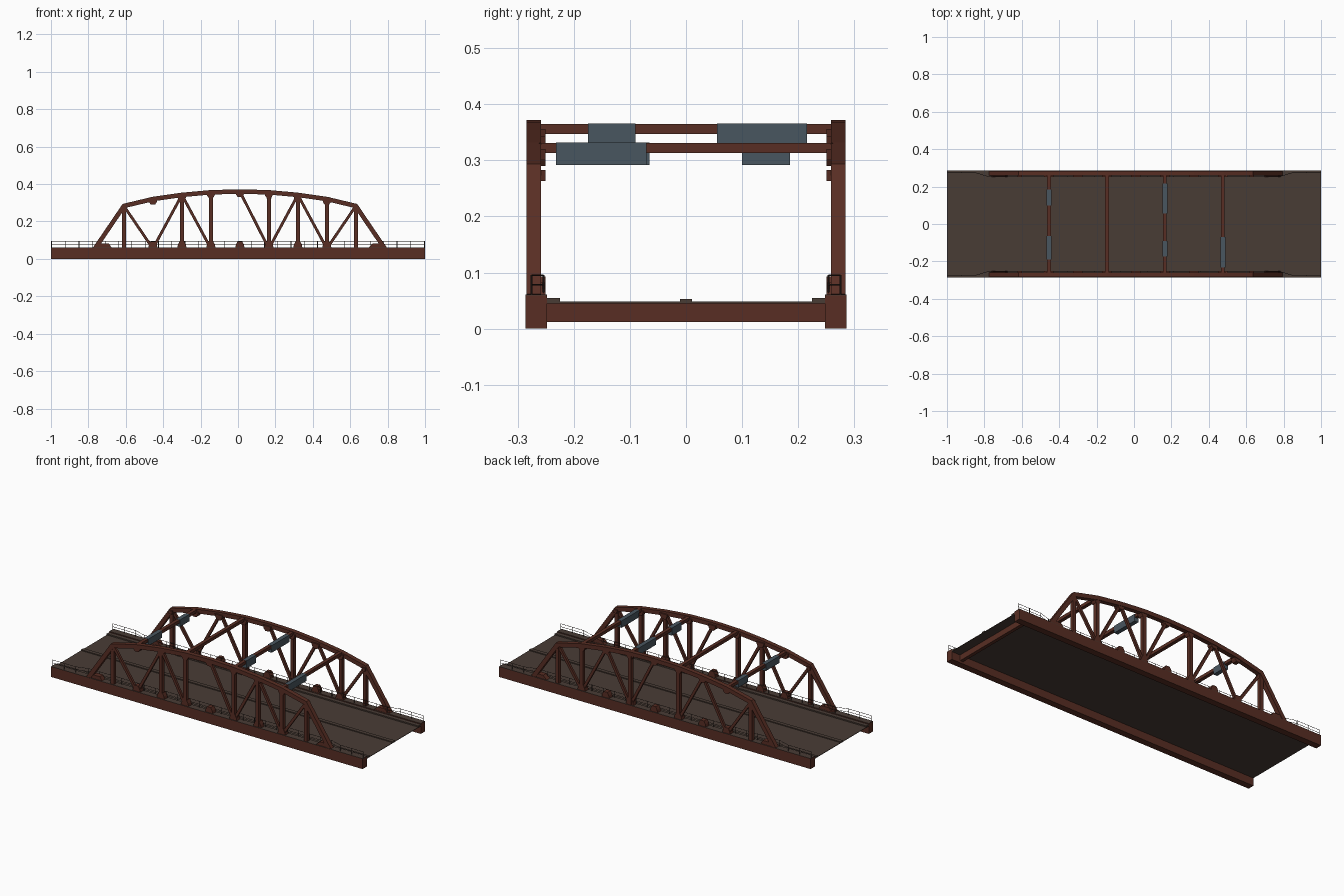
import bpy, bmesh, math
from mathutils import Vector

if "Cube" in bpy.data.objects:
    bpy.data.objects.remove(bpy.data.objects["Cube"])


def material(name, rgb):
    m = bpy.data.materials.new(name)
    m.diffuse_color = (*rgb, 1)
    m.use_nodes = True
    m.node_tree.nodes["Principled BSDF"].inputs["Base Color"].default_value = m.diffuse_color
    return m


RUST = material("rusty red steel", (0.098, 0.027, 0.017))
DECK = material("grey brown asphalt", (0.066, 0.045, 0.036))
SIGN = material("blue grey sign", (0.066, 0.093, 0.115))
WIRE = material("dark railing steel", (0.04, 0.026, 0.021))


def make(name, bm, mat):
    bmesh.ops.recalc_face_normals(bm, faces=bm.faces)
    mesh = bpy.data.meshes.new(name)
    bm.to_mesh(mesh)
    bm.free()
    mesh.materials.append(mat)
    ob = bpy.data.objects.new(name, mesh)
    bpy.context.collection.objects.link(ob)
    return ob


def add_box(bm, x0, x1, y0, y1, z0, z1):
    r = bmesh.ops.create_cube(bm, size=1)
    for v in r["verts"]:
        v.co = Vector(((x0 + x1) / 2 + v.co.x * (x1 - x0),
                       (y0 + y1) / 2 + v.co.y * (y1 - y0),
                       (z0 + z1) / 2 + v.co.z * (z1 - z0)))


def box(name, mat, *dims):
    bm = bmesh.new()
    add_box(bm, *dims)
    return make(name, bm, mat)


def add_prism(bm, pts, y0, y1):
    """Extrude an x-z outline along y."""
    a = [bm.verts.new((x, y0, z)) for x, z in pts]
    b = [bm.verts.new((x, y1, z)) for x, z in pts]
    n = len(pts)
    bm.faces.new(a)
    bm.faces.new(b[::-1])
    for i in range(n):
        bm.faces.new((a[i], a[(i + 1) % n], b[(i + 1) % n], b[i]))


def add_bar(bm, p, q, w, y0, y1):
    """Straight truss member between two x-z points."""
    p, q = Vector(p), Vector(q)
    d = (q - p).normalized()
    n = Vector((-d.y, d.x)) * w / 2
    add_prism(bm, [p + n, q + n, q - n, p - n], y0, y1)


def add_rod(bm, p, q, r):
    """Thin square rod between two 3D points."""
    p, q = Vector(p), Vector(q)
    d = q - p
    res = bmesh.ops.create_cone(bm, segments=4, radius1=r, radius2=r,
                                depth=d.length, cap_ends=True)
    rot = d.to_track_quat('Z', 'Y')
    for v in res["verts"]:
        v.co = rot @ v.co + (p + q) / 2


# truss nodes, eleven across the span
node_x = {k: 0.01 + 0.155 * k for k in range(-5, 6)}
node_z = {0: 0.36, 1: 0.356, 2: 0.342, 3: 0.32, 4: 0.283, 5: 0.055}


def top(k):
    return (node_x[k], node_z[abs(k)])


def low(k):
    return (node_x[k], 0.055)


for side, s in (("front", -1), ("back", 1)):
    def span(a, b):
        return sorted((s * a, s * b))

    # side girder and its top cap
    box(side + "_girder", RUST, -1, 1, *span(0.248, 0.286), 0, 0.059)
    box(side + "_girder_cap", DECK, -1, 1, *span(0.248, 0.286), 0.059, 0.0605)

    # mitred top chord with sloping end posts
    pts = [Vector(top(k)) for k in range(-5, 6)]
    outer, inner = [], []
    for i, p in enumerate(pts):
        d0 = (p - pts[i - 1]).normalized() if i else (pts[1] - p).normalized()
        d1 = (pts[i + 1] - p).normalized() if i < 10 else d0
        d = (d0 + d1).normalized()
        n = Vector((-d.y, d.x))
        w = 0.012 / n.dot(Vector((-d0.y, d0.x)))
        outer.append(p + n * w)
        inner.append(p - n * w)
    bm = bmesh.new()
    for i in range(10):
        add_prism(bm, [outer[i], outer[i + 1], inner[i + 1], inner[i]],
                  *span(0.258, 0.284))
    bmesh.ops.remove_doubles(bm, verts=bm.verts, dist=0.0001)
    make(side + "_top_chord", bm, RUST)

    # vertical posts: the back truss has lost two of them
    bm = bmesh.new()
    for k in (-4, -2, -1, 1, 2, 3, 4) if s < 0 else (-4, -1, 1, 3, 4):
        add_bar(bm, low(k), top(k), 0.021, *span(0.26, 0.282))
    make(side + "_posts", bm, RUST)

    # diagonals
    bm = bmesh.new()
    for a, b in ((-4, -3), (-2, -3), (-2, -1), (0, 1), (2, 1), (2, 3), (4, 3)):
        add_bar(bm, top(a), low(b), 0.015, *span(0.264, 0.278))
    make(side + "_diagonals", bm, RUST)

    # gusset plates on the nodes
    bm = bmesh.new()
    yy = span(0.25, 0.281)
    for k in range(-3, 4):
        x, z = node_x[k], 0.058
        add_prism(bm, [(x - .025, z), (x + .025, z), (x + .021, z + .018),
                       (x + .012, z + .035), (x - .012, z + .035), (x - .021, z + .018)], *yy)
    for k in range(-4, 5):
        x, z = top(k)
        if abs(k) == 4:
            add_prism(bm, [(x - .012, z), (x + .012, z), (x + .009, z - .02),
                           (x - .009, z - .02)], *yy)
        else:
            add_prism(bm, [(x - .025, z), (x + .025, z), (x + .02, z - .018),
                           (x + .011, z - .03), (x - .011, z - .03), (x - .02, z - .018)], *yy)
    for e in (-1, 1):
        x = 0.01 + e * 0.73
        add_prism(bm, [(x - .045, .058), (x + .045, .058), (x + .03, .082),
                       (x - .02, .082)], *yy)
    make(side + "_gussets", bm, RUST)

    # railing that steps inwards past the truss
    path = [(-1 + .003, .275), (-.85, .275), (-.78, .254),
            (.78, .254), (.85, .275), (1 - .003, .275)]
    bm = bmesh.new()
    for (xa, ya), (xb, yb) in zip(path, path[1:]):
        for z in (0.078, 0.095):
            add_rod(bm, (xa, s * ya, z), (xb, s * yb, z), 0.0013)
        n = max(1, round((xb - xa) / 0.07))
        for i in range(n + 1):
            t = i / n
            x, y = xa + (xb - xa) * t, ya + (yb - ya) * t
            add_rod(bm, (x, s * y, 0.058), (x, s * y, 0.096), 0.0018)
    make(side + "_railing", bm, WIRE)

    # kerb along the road edge
    box(side + "_kerb", DECK, -1, 1, *span(0.225, 0.2485), 0.046, 0.055)

# road deck, centre strip and end beam
box("road_deck", DECK, -1, 1, -0.25, 0.25, 0.045, 0.048)
box("centre_strip", DECK, -1, 1, -0.011, 0.011, 0.046, 0.053)
box("end_beam", RUST, 0.925, 0.945, -0.25, 0.25, 0.012, 0.0465)

# overhead struts between the trusses
bm = bmesh.new()
for k, z in ((-3, 0.322), (-1, 0.356), (1, 0.356), (3, 0.322)):
    x = node_x[k]
    add_box(bm, x - 0.01, x + 0.01, -0.262, 0.262, z - 0.009, z + 0.009)
make("overhead_struts", bm, RUST)

# sign boxes hung on the struts
for i, (k, y0, y1, z0, z1) in enumerate((
        (1, -0.175, -0.09, 0.322, 0.366), (1, 0.055, 0.216, 0.325, 0.366),
        (3, -0.232, -0.07, 0.292, 0.332), (-3, 0.10, 0.185, 0.292, 0.332),
        (-3, -0.19, -0.065, 0.292, 0.332))):
    x = node_x[k]
    box("sign_box_%d" % (i + 1), SIGN, x - 0.012, x + 0.013, y0, y1, z0, z1)
